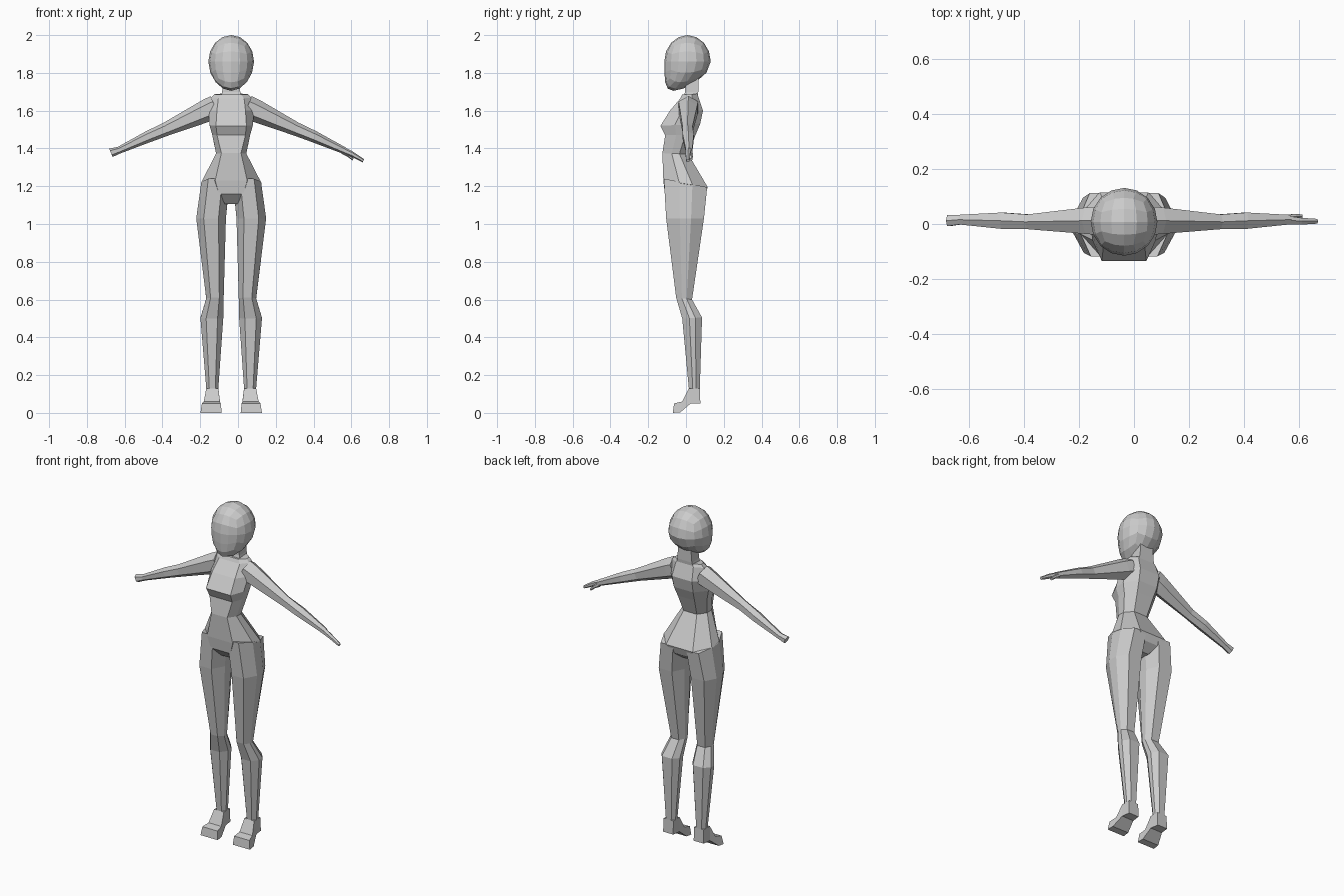
import bpy, bmesh, math
from mathutils import Vector

if "Cube" in bpy.data.objects:
    bpy.data.objects.remove(bpy.data.objects["Cube"])

CX = -0.036  # x of the body's mirror plane


def finish(name, bm):
    bmesh.ops.recalc_face_normals(bm, faces=bm.faces)
    me = bpy.data.meshes.new(name)
    bm.to_mesh(me)
    bm.free()
    ob = bpy.data.objects.new(name, me)
    bpy.context.collection.objects.link(ob)
    return ob


def loft(name, rings, side=1):
    """Skin a list of equal-length point rings and cap both ends."""
    bm = bmesh.new()
    rows = [[bm.verts.new((CX + side * x, y, z)) for x, y, z in r] for r in rings]
    n = len(rows[0])
    for a, b in zip(rows, rows[1:]):
        for i in range(n):
            j = (i + 1) % n
            bm.faces.new((a[i], a[j], b[j], b[i]))
    bm.faces.new(rows[0])
    bm.faces.new(rows[-1])
    return finish(name, bm)


def octagon(x0, x1, yf, yb, zf, zb, flat=0.6):
    """Flat-fronted eight-sided section, tilted from zf (front) to zb (back)."""
    c, h = (x0 + x1) / 2, (x1 - x0) / 2
    pts = [(-flat, 0), (flat, 0), (1, .36), (1, .66),
           (.55, 1), (-.55, 1), (-1, .66), (-1, .36)]
    return [(c + h * a, yf + (yb - yf) * t, zf + (zb - zf) * t) for a, t in pts]


def limb_ring(x, y, z, hy, hz, slope=-0.42, n=6):
    """Six-sided section across an arm that slopes down."""
    d = Vector((1, 0, slope)).normalized()
    up = Vector((-d.z, 0, d.x))
    return [Vector((x, y, z)) + up * hz * math.sin(k * 2 * math.pi / n + math.pi / 6)
            + Vector((0, hy * math.cos(k * 2 * math.pi / n + math.pi / 6), 0)) * 1.1
            for k in range(n)]


# Head: cube-sphere with the lower half swept forward to a chin
bm = bmesh.new()
bmesh.ops.create_cube(bm, size=2)
bmesh.ops.subdivide_edges(bm, edges=bm.edges[:], cuts=3, use_grid_fill=True)
for v in bm.verts:
    a, b, c = Vector([math.tan(q * math.pi / 4) for q in v.co]).normalized()
    low = min(c, 0)
    v.co = (CX + .121 * a * (1 - .08 * low * low),
            .008 + .123 * b * (1 - .15 * low * low) - .075 * low * low,
            1.86 + (.14 if c > 0 else .155) * c)
finish("head", bm)

# Neck
loft("neck", [[(-w, yf, z), (w, yf, z), (w, yb, z), (-w, yb, z)]
              for w, yf, yb, z in ((.06, -.02, .06, 1.65), (.048, -.005, .065, 1.70),
                                   (.04, .0, .065, 1.80))])

# Torso: half width, front flat, front y, back y, front z, back z
torso = [(.088, .6, -.02, .06, 1.685, 1.69),
         (.105, .65, -.03, .065, 1.665, 1.675),
         (.120, .63, -.085, .09, 1.60, 1.60),
         (.115, .70, -.135, .075, 1.52, 1.53),
         (.100, .75, -.11, .05, 1.47, 1.47),
         (.080, .65, -.125, .012, 1.375, 1.37),
         (.160, .53, -.12, .115, 1.23, 1.195),
         (.100, .65, -.112, .10, 1.16, 1.15),
         (.040, .80, -.06, .05, 1.105, 1.11)]
loft("torso", [octagon(-w, w, yf, yb, zf, zb, f) for w, f, yf, yb, zf, zb in torso])

# Legs: inner x, outer x, front y, back y, front z, back z
leg = [(.010, .158, -.117, .112, 1.24, 1.195),
       (.028, .185, -.105, .095, 1.03, 1.03),
       (.040, .132, -.052, .032, .61, .60),
       (.042, .163, -.020, .085, .50, .505),
       (.068, .132, .015, .073, .13, .13)]
# Feet: top (y, z), bottom (y, z), inner and outer x at top and bottom
foot = [((-.063, .05), (-.07, 0), (.055, .155), (.050, .163)),
        ((-.020, .06), (-.03, .003), (.060, .145), (.052, .160)),
        ((.015, .13), (.025, .05), (.068, .132), (.062, .140)),
        ((.073, .13), (.076, .05), (.068, .132), (.068, .134))]
# Arms: x, y, z, half depth, half height
arm = [(.085, .012, 1.620, .054, .062),
       (.130, .012, 1.600, .050, .060),
       (.345, .008, 1.502, .028, .036),
       (.440, .012, 1.462, .031, .031),
       (.600, .016, 1.388, .018, .018)]

for side, tag in ((1, "left"), (-1, "right")):
    loft(tag + "_leg", [octagon(*r, .5) for r in leg], side)
    loft(tag + "_foot", [[(t[0], *top), (t[1], *top), (b[1], *bot), (b[0], *bot)]
                         for top, bot, t, b in foot], side)
    loft(tag + "_arm", [limb_ring(*r) for r in arm], side)

# Hand with two fingers on one side, plain mitten on the other
loft("left_long_finger", [limb_ring(.590, .014, 1.392, .016, .018),
                          limb_ring(.640, .010, 1.370, .013, .014),
                          limb_ring(.700, .010, 1.335, .009, .009)])
loft("left_short_finger", [limb_ring(.590, .024, 1.385, .010, .014),
                           limb_ring(.620, .028, 1.365, .009, .010),
                           limb_ring(.645, .028, 1.342, .007, .007)])
loft("right_mitten", [limb_ring(.590, .016, 1.392, .018, .018),
                      limb_ring(.637, .012, 1.377, .021, .024)], -1)
